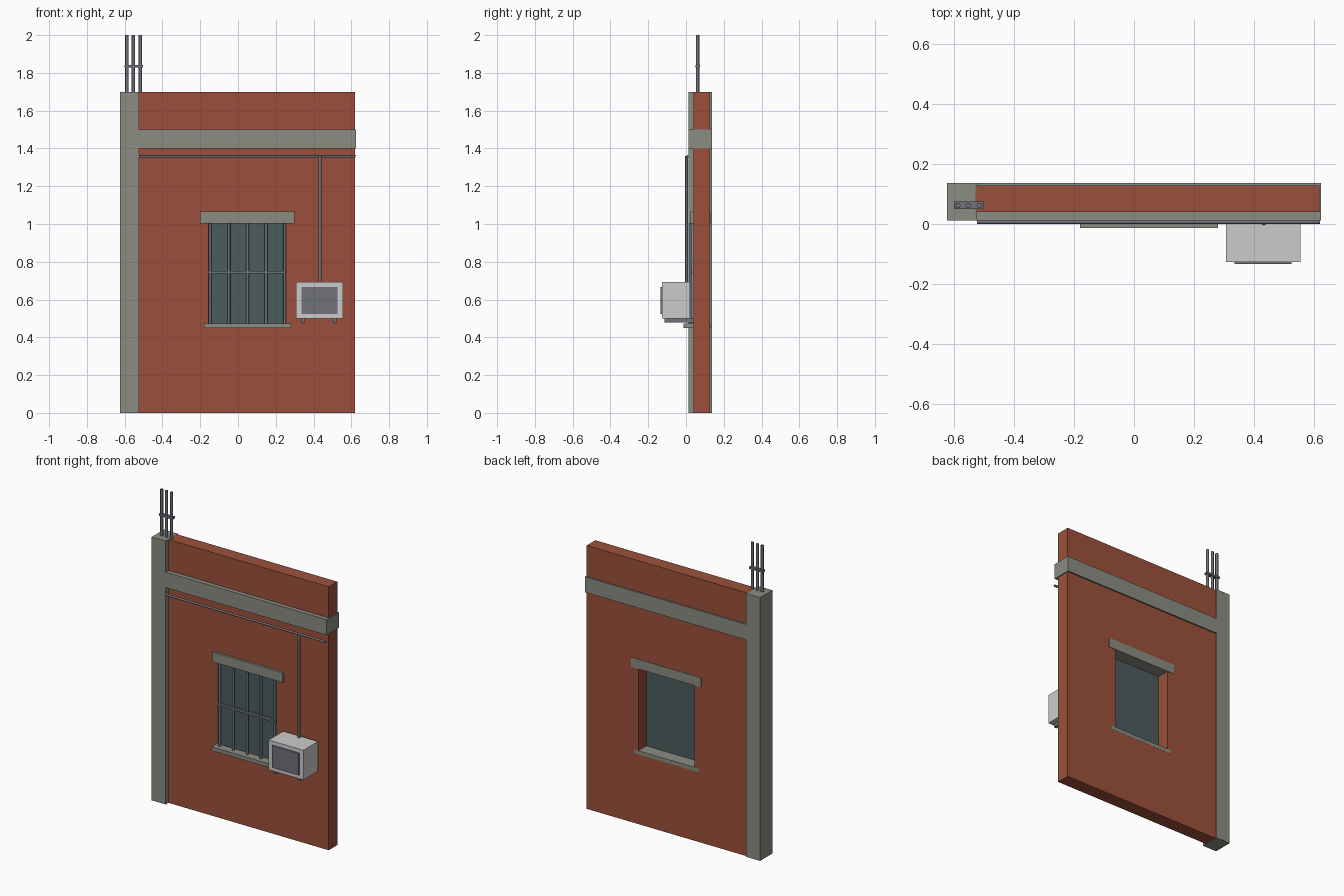
import bpy, math
from mathutils import Vector

if "Cube" in bpy.data.objects:
    bpy.data.objects.remove(bpy.data.objects["Cube"])


def mat(name, rgb):
    m = bpy.data.materials.new(name)
    m.diffuse_color = (*rgb, 1)
    m.use_nodes = True
    m.node_tree.nodes["Principled BSDF"].inputs["Base Color"].default_value = m.diffuse_color
    return m


BRICK = mat("brick_red", (0.33, 0.081, 0.045))
CONCRETE = mat("concrete_grey", (0.26, 0.265, 0.225))
STEEL = mat("steel_grey", (0.16, 0.168, 0.195))
GLASS = mat("dark_glass", (0.07, 0.108, 0.112))
WHITE = mat("casing_white", (0.6, 0.6, 0.6))


def box(name, lo, hi, m):
    lo, hi = Vector(lo), Vector(hi)
    bpy.ops.mesh.primitive_cube_add(size=1, location=(lo + hi) / 2)
    o = bpy.context.object
    o.name = name
    o.scale = hi - lo
    bpy.ops.object.transform_apply(location=False, rotation=False, scale=True)
    o.data.materials.append(m)
    return o


def rod(name, a, b, r, m=STEEL, sides=8):
    a, b = Vector(a), Vector(b)
    bpy.ops.mesh.primitive_cylinder_add(vertices=sides, radius=r, depth=(b - a).length,
                                        location=(a + b) / 2)
    o = bpy.context.object
    o.name = name
    o.rotation_euler = (b - a).to_track_quat('Z', 'Y').to_euler()
    o.data.materials.append(m)
    bpy.ops.object.shade_smooth_by_angle(angle=math.radians(50))
    return o


# Brick wall with window opening
X0, X1, Z0, Z1 = -0.15, 0.25, 0.473, 1.005
wall = box("wall", (-0.53, 0.04, 0), (0.62, 0.128, 1.7), BRICK)
cutter = box("window_cutter", (X0, -0.2, Z0), (X1, 0.4, Z1), BRICK)
cut = wall.modifiers.new("window_opening", 'BOOLEAN')
cut.object = cutter
cut.solver = 'EXACT'
bpy.context.view_layer.objects.active = wall
bpy.ops.object.modifier_apply(modifier=cut.name)
bpy.data.objects.remove(cutter, do_unlink=True)

# Concrete frame
box("column", (-0.625, 0.012, 0), (-0.525, 0.137, 1.7), CONCRETE)
box("beam", (-0.525, 0.012, 1.4), (0.625, 0.137, 1.5), CONCRETE)
box("lintel", (-0.2, 0.025, 1.003), (0.3, 0.131, 1.065), CONCRETE)
box("sill", (-0.18, -0.013, 0.45), (0.28, 0.1285, 0.474), CONCRETE)

# Window glass and security bars
box("window_glass", (X0, 0.042, Z0), (X1, 0.047, Z1), GLASS)
for i in range(5):
    x = -0.147 + i * 0.0985
    rod(f"window_bar_{i + 1}", (x, 0.022, Z0), (x, 0.022, Z1), 0.008)
box("window_crossbar", (-0.155, 0.013, 0.737), (0.252, 0.031, 0.75), STEEL)

# Reinforcing rods rising from the column
for i, x in enumerate((-0.588, -0.554, -0.517)):
    rod(f"rebar_{i + 1}", (x, 0.062, 1.68), (x, 0.062, 2.0), 0.009)
box("rebar_tie", (-0.601, 0.05, 1.829), (-0.503, 0.075, 1.842), STEEL)

# Conduit along the wall and down to the cooling unit
rod("conduit_horizontal", (-0.525, 0.007, 1.358), (0.622, 0.007, 1.358), 0.007)
rod("conduit_vertical", (0.434, 0.003, 0.68), (0.434, 0.003, 1.36), 0.008)

# Cooling unit with grille and brackets
box("unit_casing", (0.308, -0.127, 0.5), (0.556, 0.022, 0.692), WHITE)
box("unit_grille", (0.336, -0.134, 0.524), (0.527, -0.126, 0.667), STEEL)
for i, x in enumerate((0.343, 0.513)):
    box(f"unit_bracket_{i + 1}", (x - 0.009, -0.115, 0.478), (x + 0.009, 0.042, 0.501), STEEL)
